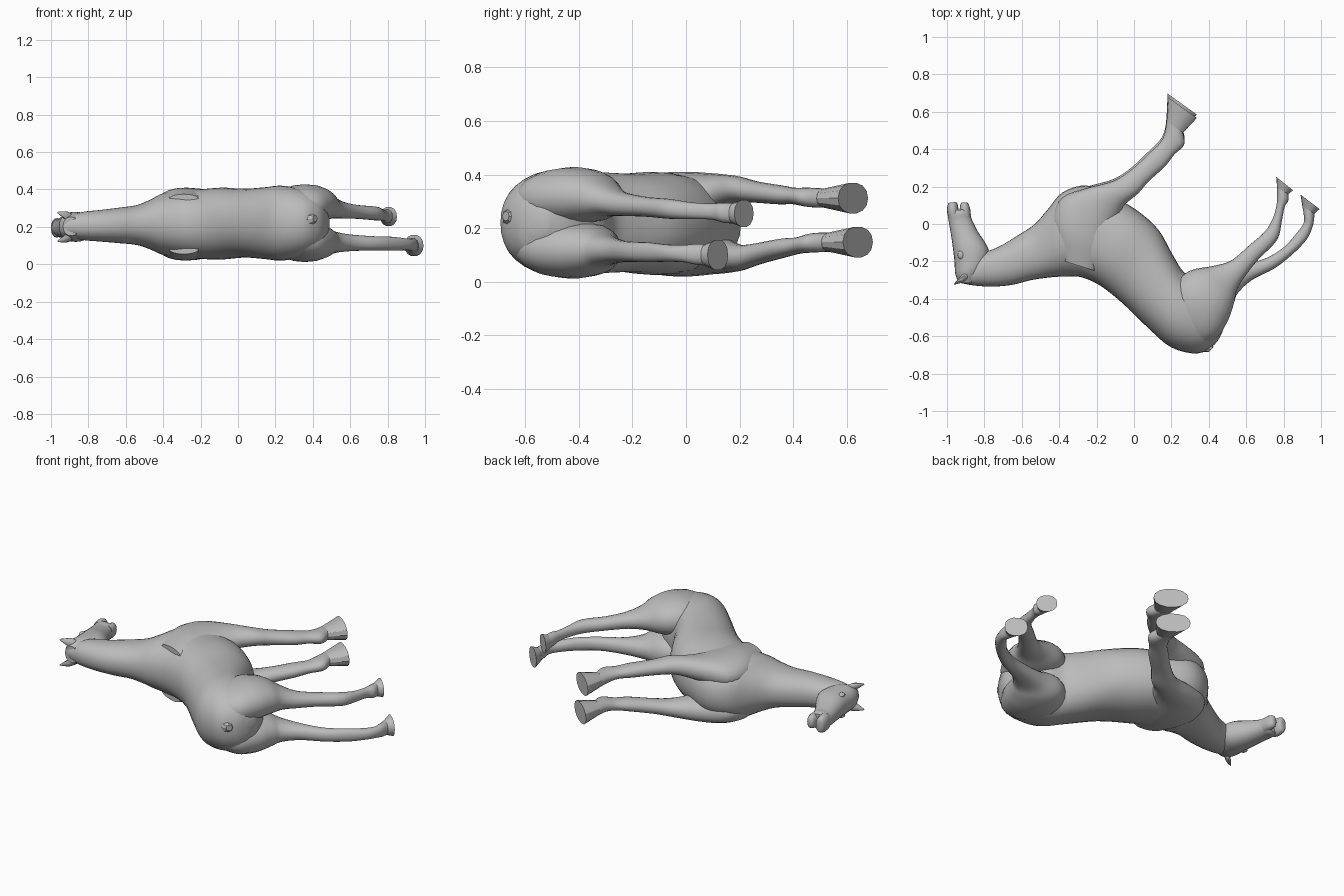
import bpy, bmesh, math
from mathutils import Vector

coat = bpy.data.materials.new("grey coat")
coat.diffuse_color = (0.5, 0.5, 0.5, 1)


def finish(name, bm, angle=40):
    bmesh.ops.recalc_face_normals(bm, faces=bm.faces)
    me = bpy.data.meshes.new(name)
    bm.to_mesh(me)
    bm.free()
    ob = bpy.data.objects.new(name, me)
    bpy.context.collection.objects.link(ob)
    me.materials.append(coat)
    bpy.ops.object.select_all(action='DESELECT')
    ob.select_set(True)
    bpy.context.view_layer.objects.active = ob
    bpy.ops.object.shade_smooth_by_angle(angle=math.radians(angle))
    return ob


def spline(secs, steps):
    """Catmull-Rom interpolation of the section values."""
    out = []
    n = len(secs)
    for i in range(n - 1):
        a, b, c, d = (secs[max(0, min(n - 1, i + k))] for k in (-1, 0, 1, 2))
        for s in range(steps):
            t = s / steps
            out.append([0.5 * (2*q + (r - p)*t + (2*p - 5*q + 4*r - u)*t*t
                               + (3*q - p - 3*r + u)*t**3)
                        for p, q, r, u in zip(a, b, c, d)])
    out.append(list(secs[-1]))
    return out


def loft(name, secs, sides=20, steps=4, power=0.92, angle=40):
    """Each section: two outline points x1, y1, x2, y2, middle z, half depth."""
    bm = bmesh.new()
    rings = []
    for x1, y1, x2, y2, z, h in spline(secs, steps):
        mid = Vector(((x1 + x2) / 2, (y1 + y2) / 2, z))
        half = Vector(((x1 - x2) / 2, (y1 - y2) / 2, 0))
        ring = []
        for k in range(sides):
            a = 2 * math.pi * k / sides
            c, s = math.cos(a), math.sin(a)
            c = math.copysign(abs(c) ** power, c)
            s = math.copysign(abs(s) ** power, s)
            ring.append(bm.verts.new(mid + half * c + Vector((0, 0, h * s))))
        rings.append(ring)
    for r, q in zip(rings, rings[1:]):
        for k in range(sides):
            j = (k + 1) % sides
            bm.faces.new((r[k], r[j], q[j], q[k]))
    bm.faces.new(rings[0])
    bm.faces.new(rings[-1])
    return finish(name, bm, angle)


def ball(name, loc, scale):
    bm = bmesh.new()
    bmesh.ops.create_uvsphere(bm, u_segments=12, v_segments=8, radius=1)
    for v in bm.verts:
        v.co = Vector(loc) + Vector(a * b for a, b in zip(v.co, scale))
    return finish(name, bm)


# Trunk from rump to chest, running on into the neck
loft("body_and_neck", [
    (0.47, -0.585, 0.49, -0.52, .22, .04),
    (0.43, -0.645, 0.46, -0.42, .22, .125),
    (0.34, -0.692, 0.37, -0.31, .22, .178),
    (0.20, -0.66, 0.27, -0.26, .22, .20),
    (0.08, -0.56, 0.21, -0.17, .22, .192),
    (-0.06, -0.425, 0.13, -0.03, .22, .184),
    (-0.18, -0.33, 0.02, 0.07, .218, .192),
    (-0.28, -0.285, -0.10, 0.14, .215, .187),
    (-0.36, -0.28, -0.25, 0.205, .215, .18),
    (-0.42, -0.283, -0.38, 0.17, .215, .165),
    (-0.47, -0.288, -0.46, 0.08, .213, .135),
    (-0.55, -0.30, -0.53, 0.00, .21, .107),
    (-0.65, -0.325, -0.62, -0.06, .208, .095),
    (-0.76, -0.335, -0.72, -0.12, .206, .084),
    (-0.86, -0.328, -0.80, -0.15, .205, .075),
    (-0.93, -0.315, -0.85, -0.16, .203, .055)], sides=32, power=0.9)

# Head from poll to mouth
loft("head", [
    (-0.935, -0.315, -0.85, -0.315, .203, .05),
    (-0.955, -0.27, -0.80, -0.24, .203, .075),
    (-0.96, -0.20, -0.775, -0.16, .20, .08),
    (-0.968, -0.13, -0.79, -0.11, .20, .076),
    (-0.978, -0.06, -0.835, -0.04, .197, .062),
    (-0.99, 0.01, -0.865, 0.02, .195, .052),
    (-0.995, 0.05, -0.878, 0.06, .195, .053),
    (-0.985, 0.07, -0.888, 0.08, .195, .045)], sides=24)
# Lips with a gap between them
loft("upper_lip", [
    (-0.995, 0.04, -0.93, 0.045, .195, .05),
    (-1.0, 0.075, -0.938, 0.08, .195, .052),
    (-0.995, 0.105, -0.945, 0.11, .195, .044),
    (-0.985, 0.115, -0.955, 0.117, .195, .03)], sides=16)
loft("lower_lip", [
    (-0.94, 0.04, -0.872, 0.045, .195, .044),
    (-0.932, 0.08, -0.876, 0.08, .195, .042),
    (-0.928, 0.105, -0.884, 0.105, .195, .036),
    (-0.92, 0.115, -0.893, 0.115, .195, .022)], sides=16)

for tag, s in (("upper", 1), ("lower", -1)):
    # Ears, eyes and nostrils
    loft(tag + "_ear", [
        (-0.895, -0.30, -0.88, -0.255, .20 + s*.045, .024),
        (-0.925, -0.315, -0.91, -0.265, .20 + s*.06, .024),
        (-0.965, -0.325, -0.955, -0.31, .20 + s*.076, .005)], sides=10)
    ball(tag + "_eye", (-0.925, -0.165, .20 + s*.062), (.018, .024, .012))
    ball(tag + "_nostril", (-0.975, 0.075, .195 + s*.04), (.011, .018, .009))


def leg(name, secs, hoof, zs, shift=(0, 0)):
    """zs holds the middle z of every section; shift grows towards the hoof."""
    n = len(secs)
    rows = []
    for i, (x1, y1, x2, y2, h) in enumerate(secs):
        t = i / (n - 1)
        dx, dy = shift[0] * t, shift[1] * t
        rows.append((x1 + dx, y1 + dy, x2 + dx, y2 + dy, zs[i], h))
    loft(name, rows)
    x1, y1, x2, y2, h = hoof
    tip = (x1 + shift[0], y1 + shift[1], x2 + shift[0], y2 + shift[1], zs[-1], h)
    loft(name + "_hoof", [rows[-1], tip], sides=14, steps=2, angle=30)


# Front legs with shoulders
front = [
    (-0.37, -0.20, -0.21, -0.25, .03),
    (-0.42, -0.06, -0.15, -0.13, .07),
    (-0.43, 0.05, -0.12, -0.03, .086),
    (-0.38, 0.15, -0.08, 0.05, .08),
    (-0.25, 0.20, -0.05, 0.11, .062),
    (-0.11, 0.24, 0.02, 0.17, .048),
    (-0.01, 0.305, 0.075, 0.235, .04),
    (0.085, 0.395, 0.165, 0.32, .036),
    (0.14, 0.45, 0.215, 0.385, .031),
    (0.165, 0.505, 0.268, 0.44, .036),
    (0.174, 0.57, 0.262, 0.505, .036)]
front_hoof = (0.18, 0.697, 0.336, 0.585, .058)
leg("upper_front_leg", front, front_hoof,
    [.345, .335, .324, .325, .338, .345, .335, .325, .32, .315, .312], (0, -.018))
leg("lower_front_leg", front, front_hoof,
    [.085, .095, .106, .108, .095, .09, .105, .125, .135, .145, .148])

# Hind legs: the thigh is shared, each shank has its own pose
thigh = [
    (0.22, -0.57, 0.35, -0.65, .05),
    (0.19, -0.45, 0.445, -0.605, .094),
    (0.21, -0.33, 0.505, -0.51, .108),
    (0.30, -0.25, 0.535, -0.42, .092)]
leg("upper_hind_leg", thigh + [
    (0.42, -0.225, 0.55, -0.355, .062),
    (0.52, -0.195, 0.59, -0.285, .045),
    (0.615, -0.115, 0.665, -0.19, .037),
    (0.70, -0.04, 0.765, -0.085, .037),
    (0.742, 0.03, 0.79, 0.015, .031),
    (0.762, 0.10, 0.805, 0.09, .03),
    (0.765, 0.15, 0.825, 0.125, .037),
    (0.765, 0.195, 0.825, 0.16, .038)],
    (0.76, 0.252, 0.85, 0.18, .052),
    [.305, .313, .32, .318, .305, .29, .28, .272, .265, .262, .258, .255])
leg("lower_hind_leg", thigh + [
    (0.43, -0.24, 0.555, -0.37, .062),
    (0.56, -0.22, 0.63, -0.30, .045),
    (0.70, -0.185, 0.755, -0.235, .038),
    (0.80, -0.125, 0.855, -0.155, .037),
    (0.86, -0.06, 0.925, -0.08, .032),
    (0.905, 0.00, 0.953, -0.02, .032),
    (0.908, 0.045, 0.962, 0.02, .038),
    (0.90, 0.095, 0.965, 0.055, .04)],
    (0.89, 0.157, 0.992, 0.08, .058),
    [.13, .123, .12, .12, .118, .115, .112, .11, .107, .105, .103, .10])

# Short tail dock
loft("tail_dock", [
    (0.34, -0.66, 0.41, -0.62, .235, .035),
    (0.37, -0.685, 0.42, -0.645, .24, .03),
    (0.40, -0.685, 0.425, -0.66, .245, .018)], sides=8, steps=1, angle=25)
